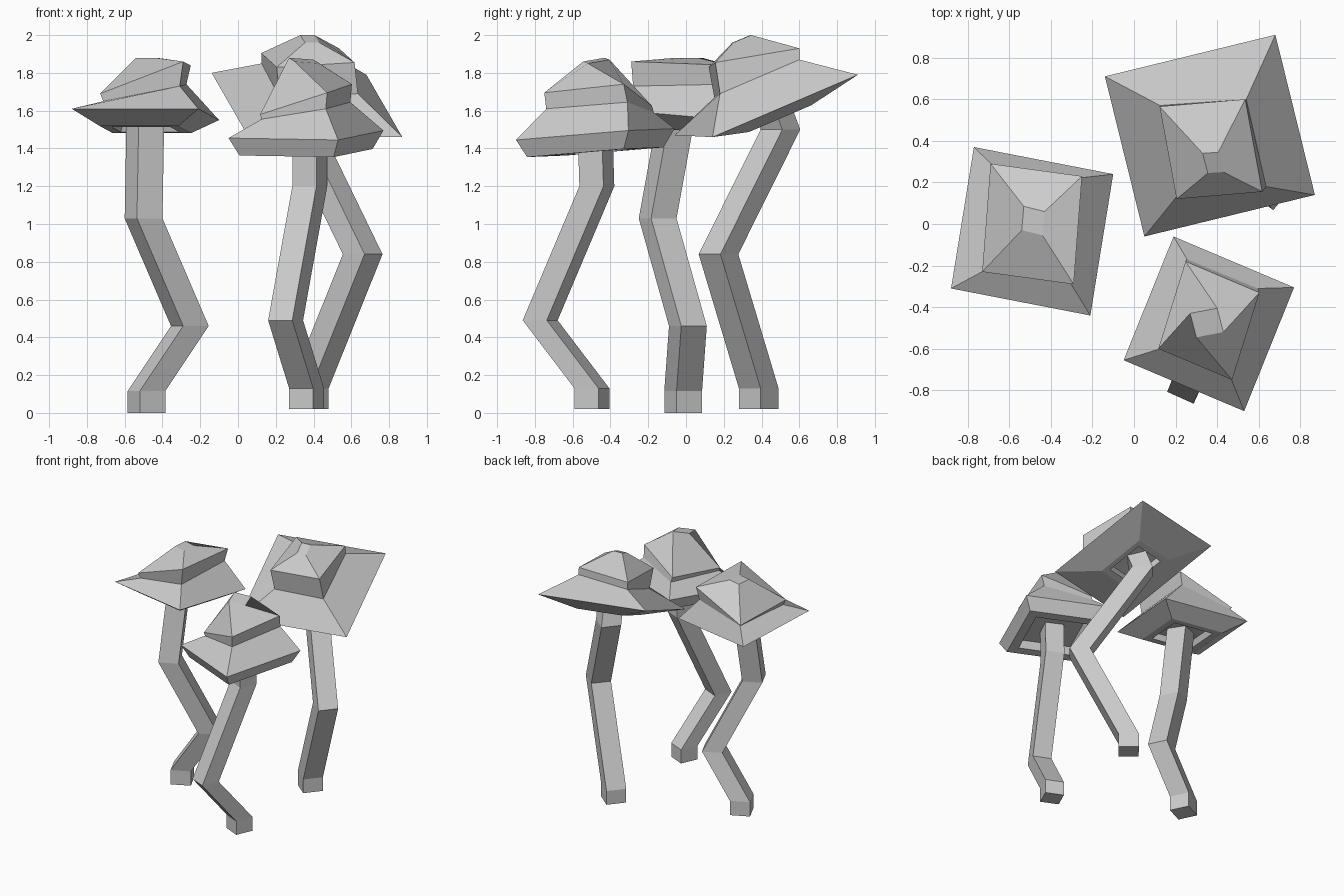
import bpy
from mathutils import Vector as V


def loft(name, rings):
    """Skin a stack of four-cornered rings, closing both ends."""
    verts = [p for r in rings for p in r]
    faces = [(3, 2, 1, 0)]
    for k in range(len(rings) - 1):
        a, b = 4 * k, 4 * k + 4
        for i in range(4):
            j = (i + 1) % 4
            faces.append((a + i, a + j, b + j, b + i))
    n = len(verts)
    faces.append((n - 4, n - 3, n - 2, n - 1))
    me = bpy.data.meshes.new(name)
    me.from_pydata(verts, [], faces)
    me.update()
    ob = bpy.data.objects.new(name, me)
    bpy.context.collection.objects.link(ob)
    return ob


def ring(c, d1, d2, s=1.0, shift=(0, 0, 0)):
    """Tilted square from its centre and two half diagonals."""
    c, d1, d2 = V(c) + V(shift), V(d1) * s, V(d2) * s
    return [c + d1, c + d2, c - d1, c - d2]


def mushroom_cap(name, under, drop, rim, waist, brow, top):
    # recessed gills, bottom lip, rim, stepped crown
    drop = V(drop)
    loft(name, [
        ring(*rim, under * 0.68, drop * 0.4),
        ring(*rim, under * 0.75, drop),
        ring(*rim, under, drop),
        ring(*rim), ring(*waist), ring(*brow), ring(*top)])


def mushroom_stem(name, corner, path):
    # crooked square stem with a short block foot
    a, b = corner
    loft(name, [ring(p, (a, b, 0), (-b, a, 0)) for p in path])


# Left mushroom
mushroom_cap("left_cap", 0.62, (0, 0, -0.08),
             ((-0.49, -0.035, 1.58), (0.28, -0.405, 0.03), (0.39, 0.275, -0.03)),
             ((-0.493, 0, 1.695), (0.185, -0.28, 0.035), (0.22, 0.22, 0.045)),
             ((-0.49, 0, 1.765), (0.2, -0.29, 0.095), (0.24, 0.23, 0.075)),
             ((-0.485, 0.015, 1.88), (0.045, -0.07, 0), (0.055, 0.045, 0)))
mushroom_stem("left_stem", (0.10, -0.035),
              [(-0.485, -0.015, 0), (-0.485, -0.015, 0.115), (-0.255, 0.01, 0.46),
               (-0.50, -0.15, 1.03), (-0.49, -0.05, 1.58)])

# Tall back mushroom
mushroom_cap("back_cap", 0.43, (0.005, 0.03, -0.07),
             ((0.365, 0.425, 1.63), (0.505, -0.285, -0.17), (0.315, 0.485, 0.16)),
             ((0.38, 0.375, 1.77), (0.255, -0.195, -0.08), (0.16, 0.225, 0.1)),
             ((0.37, 0.36, 1.88), (0.247, -0.205, -0.025), (0.165, 0.24, 0.05)),
             ((0.38, 0.295, 1.98), (0.05, -0.045, -0.02), (0.025, 0.05, 0.02)))
mushroom_stem("back_stem", (0.105, 0.01),
              [(0.375, 0.385, 0.02), (0.375, 0.385, 0.13), (0.66, 0.172, 0.84),
               (0.34, 0.50, 1.50), (0.36, 0.44, 1.66)])

# Front mushroom
mushroom_cap("front_cap", 0.86, (0, 0, -0.095),
             ((0.36, -0.48, 1.475), (0.17, -0.42, -0.03), (0.41, 0.175, 0.02)),
             ((0.36, -0.455, 1.60), (0.105, -0.285, 0.01), (0.235, 0.145, 0.045)),
             ((0.36, -0.465, 1.66), (0.112, -0.285, 0.035), (0.243, 0.135, 0.08)),
             ((0.35, -0.475, 1.865), (-0.05, -0.07, -0.005), (0.08, -0.045, -0.015)))
mushroom_stem("front_stem", (0.0925, 0.035),
              [(0.363, -0.498, 0.02), (0.363, -0.498, 0.13), (0.252, -0.772, 0.49),
               (0.38, -0.472, 1.20), (0.38, -0.48, 1.46)])
